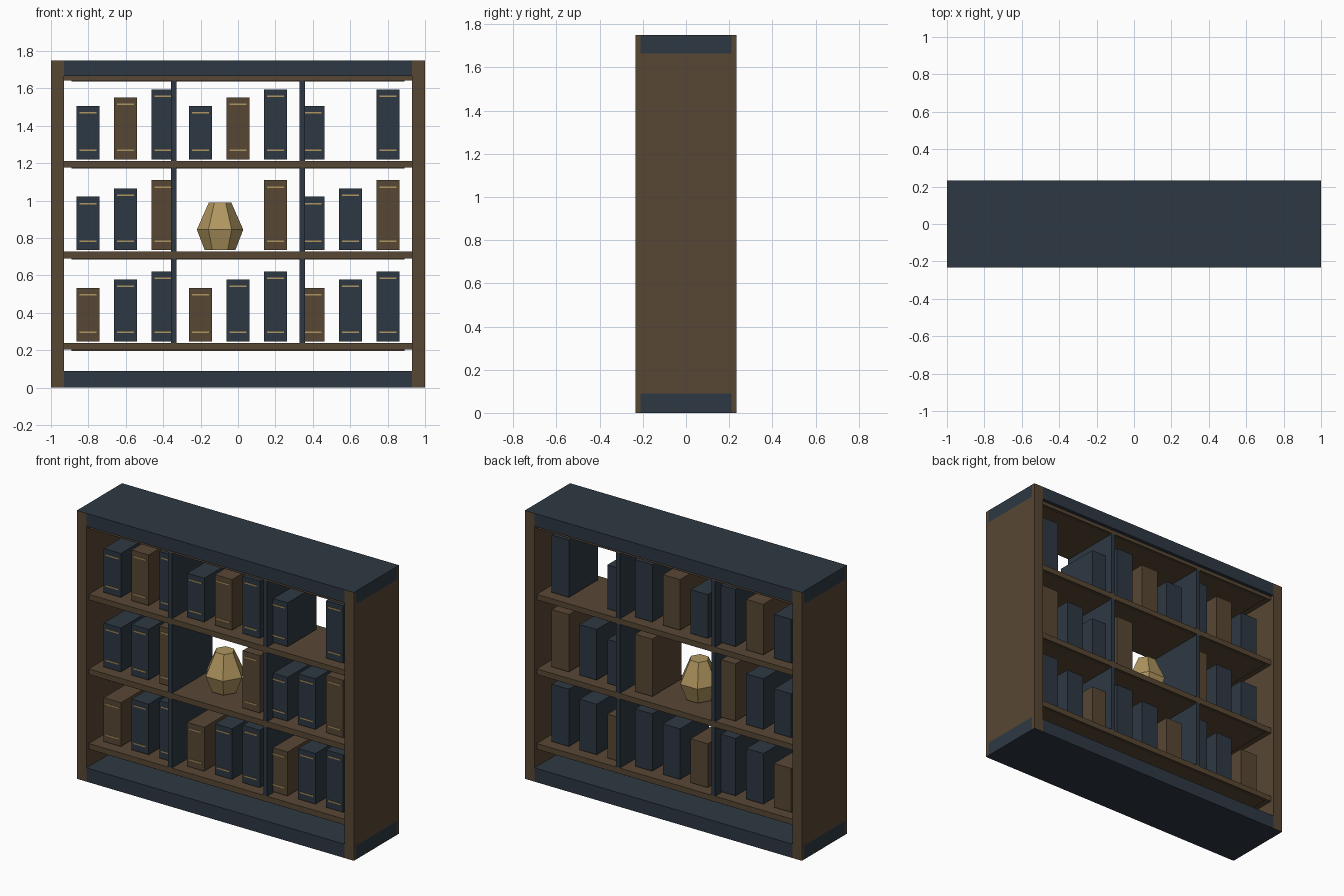
import bpy, bmesh, math
from mathutils import Vector

if "Cube" in bpy.data.objects:
    bpy.data.objects.remove(bpy.data.objects["Cube"], do_unlink=True)


def material(name, rgb):
    m = bpy.data.materials.new(name)
    m.use_nodes = True
    m.diffuse_color = (*rgb, 1)
    m.node_tree.nodes["Principled BSDF"].inputs["Base Color"].default_value = (*rgb, 1)
    return m


BROWN = material("brown_wood", (0.098, 0.063, 0.034))
NAVY = material("navy_paint", (0.027, 0.039, 0.056))
GOLD = material("aged_gold", (0.44, 0.31, 0.117))


def finish(bm, name, *mats):
    bmesh.ops.recalc_face_normals(bm, faces=bm.faces)
    me = bpy.data.meshes.new(name)
    bm.to_mesh(me)
    bm.free()
    for m in mats:
        me.materials.append(m)
    ob = bpy.data.objects.new(name, me)
    bpy.context.collection.objects.link(ob)
    return ob


def add_box(bm, x, y, z, index=0):
    """Add a box given (low, high) pairs for each axis."""
    verts = bmesh.ops.create_cube(bm, size=1)["verts"]
    for v in verts:
        v.co = Vector([(a + b) / 2 + (b - a) * c for (a, b), c in zip((x, y, z), v.co)])
    for f in {f for v in verts for f in v.link_faces}:
        f.material_index = index


def box(name, x, y, z, mat):
    bm = bmesh.new()
    add_box(bm, x, y, z)
    return finish(bm, name, mat)


HEIGHT, DEPTH, INNER = 1.75, 0.233, 0.93
PLINTH_TOP, CORNICE_LOW = 0.09, 1.665
RECESS = 0.21
FULL_Y, SHELF_Y = (-DEPTH, DEPTH), (-RECESS, RECESS)

# Plinth and cornice between the side panels
box("plinth", (-INNER, INNER), FULL_Y, (0, PLINTH_TOP), NAVY)
box("cornice", (-INNER, INNER), FULL_Y, (CORNICE_LOW, HEIGHT), NAVY)

# Side panels: brown, with navy ends and navy bands on the outer face
for side, label in ((-1, "right"), (1, "left")):
    bm = bmesh.new()
    add_box(bm, sorted((side * INNER, side)), FULL_Y, (0, HEIGHT))
    cuts = [((0, 0, z), (0, 0, 1)) for z in (PLINTH_TOP, CORNICE_LOW)]
    cuts += [((0, y, 0), (0, 1, 0)) for y in SHELF_Y]
    for co, no in cuts:
        bmesh.ops.bisect_plane(bm, geom=bm.verts[:] + bm.edges[:] + bm.faces[:],
                               plane_co=co, plane_no=no)
    bm.normal_update()
    for f in bm.faces:
        c = f.calc_center_median()
        end = abs(f.normal.z) > 0.5
        band = (f.normal.x * side > 0.5 and abs(c.y) < RECESS
                and not PLINTH_TOP < c.z < CORNICE_LOW)
        f.material_index = int(end or band)
    finish(bm, label + "_side_panel", BROWN, NAVY)

# Shelves, each with a slightly shorter strip beneath
shelves = {"bottom": (0.203, 0.24), "middle": (0.69, 0.727),
           "upper": (1.177, 1.213), "top": (1.642, CORNICE_LOW)}
for label, (low, high) in shelves.items():
    box(label + "_shelf", (-INNER, INNER), SHELF_Y, (low, high), BROWN)
    box(label + "_shelf_strip", (-0.89, 0.89), (-0.2, 0.2), (low - 0.006, low), BROWN)

# Dividers in each bay
levels = list(shelves.values())
for row in range(3):
    for side, label in ((-1, "right"), (1, "left")):
        x = side * 0.344
        box(f"{label}_divider_{row + 1}", (x - 0.014, x + 0.014), SHELF_Y,
            (levels[row][1], levels[row + 1][0]), NAVY)


# Books with two gold bands on the spine
def book(name, x, z, height, mat):
    bm = bmesh.new()
    add_box(bm, (x - 0.062, x + 0.062), (-0.15, 0.15), (z, z + height))
    for band in (z + 0.048, z + height - 0.037):
        add_box(bm, (x - 0.046, x + 0.046), (-0.154, -0.15),
                (band - 0.004, band + 0.004), 1)
    finish(bm, name, mat, GOLD)


rows = ("BNNBNNBNN", "NNB--BNNB", "NBNNBNN-N")
for row, pattern in enumerate(rows):
    for col, code in enumerate(pattern):
        if code != "-":
            book(f"book_{row + 1}_{col + 1}", (col - 4) * 0.2005,
                 levels[row][1] + 0.008, 0.286 + 0.044 * (col % 3),
                 BROWN if code == "B" else NAVY)

# Faceted six-sided ornament on the middle shelf
bm = bmesh.new()
rings = []
for radius, z in ((0.082, 0.735), (0.124, 0.845), (0.06, 0.99)):
    rings.append([bm.verts.new((-0.096 + radius * math.cos(i * math.pi / 3),
                                radius * math.sin(i * math.pi / 3), z))
                  for i in range(6)])
for low, high in zip(rings, rings[1:]):
    for i in range(6):
        j = (i + 1) % 6
        bm.faces.new((low[i], low[j], high[j], high[i]))
bm.faces.new(rings[0])
bm.faces.new(rings[-1])
finish(bm, "faceted_ornament", GOLD)
